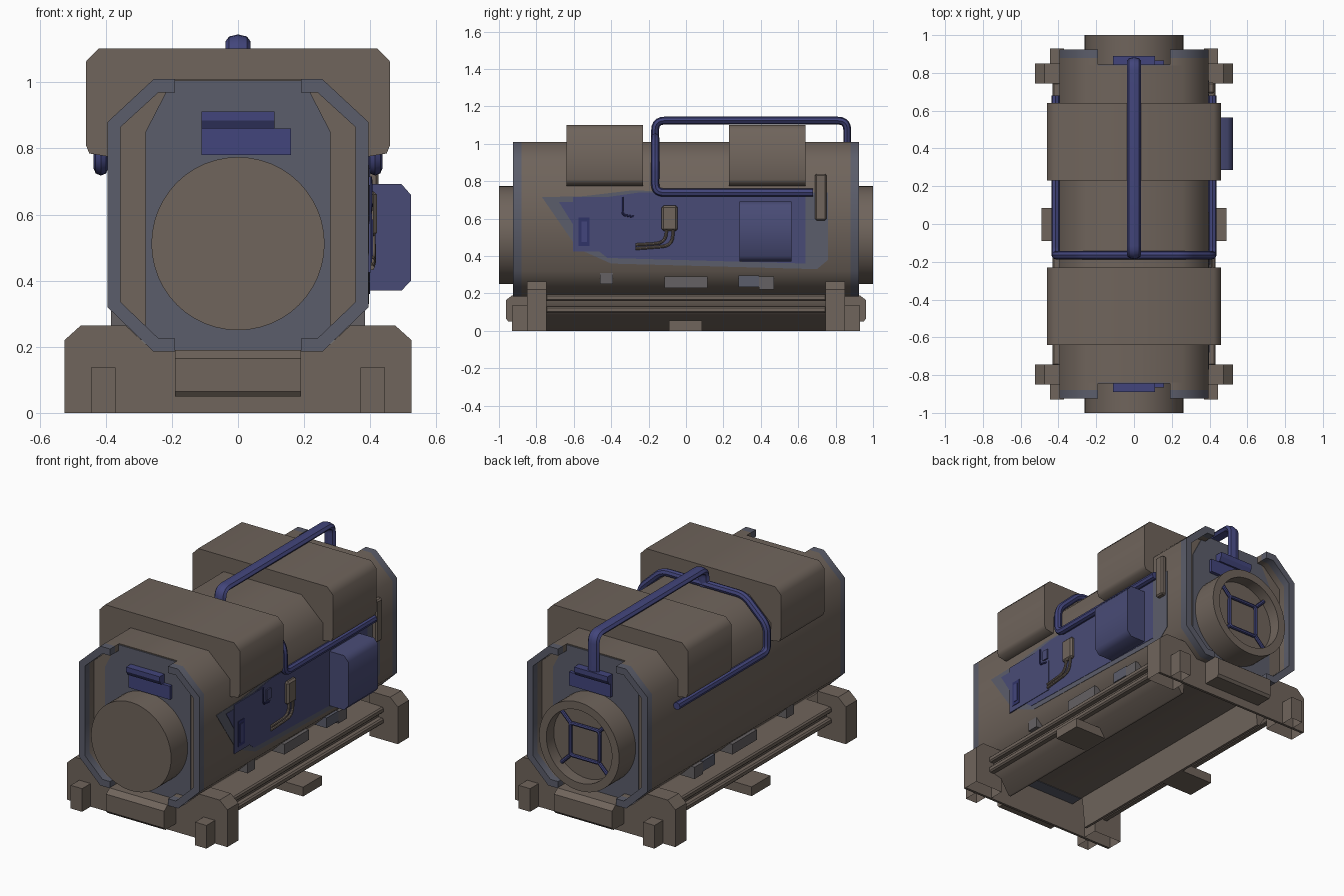
import bpy, bmesh, math
from mathutils import Vector

if "Cube" in bpy.data.objects:
    bpy.data.objects.remove(bpy.data.objects["Cube"])


def material(name, rgb):
    m = bpy.data.materials.new(name)
    m.diffuse_color = (*rgb, 1)
    m.use_nodes = True
    m.node_tree.nodes["Principled BSDF"].inputs["Base Color"].default_value = m.diffuse_color
    return m


BROWN = material("brown paint", (0.16, 0.128, 0.106))
GREY = material("blue grey paint", (0.105, 0.11, 0.145))
WARM = material("warm grey paint", (0.13, 0.12, 0.125))
BLUE = material("indigo paint", (0.066, 0.071, 0.18))
PIPE = material("pipe blue", (0.055, 0.06, 0.2))
DARK = material("dark blue", (0.03, 0.033, 0.14))


def finish(name, bm, mat, smooth=0):
    bmesh.ops.recalc_face_normals(bm, faces=bm.faces)
    me = bpy.data.meshes.new(name)
    bm.to_mesh(me)
    bm.free()
    ob = bpy.data.objects.new(name, me)
    bpy.context.collection.objects.link(ob)
    me.materials.append(mat)
    if smooth:
        smooth_object(ob, smooth)
    return ob


def smooth_object(ob, degrees=35):
    bpy.ops.object.select_all(action='DESELECT')
    bpy.context.view_layer.objects.active = ob
    ob.select_set(True)
    bpy.ops.object.shade_smooth_by_angle(angle=math.radians(degrees))


def prism(name, pts, a, b, mat, axis='y', smooth=0, open_bottom=False):
    """Extrude an (x,z) outline along y, or a (y,z) outline along x."""
    bm = bmesh.new()
    place = (lambda p, t: (p[0], t, p[1])) if axis == 'y' else (lambda p, t: (t, p[0], p[1]))
    lo = [bm.verts.new(place(p, a)) for p in pts]
    hi = [bm.verts.new(place(p, b)) for p in pts]
    bm.faces.new(lo)
    bm.faces.new(hi)
    for i in range(len(pts)):
        j = (i + 1) % len(pts)
        if open_bottom and pts[i][1] == pts[j][1] == 0:
            continue
        bm.faces.new((lo[i], lo[j], hi[j], hi[i]))
    return finish(name, bm, mat, smooth)


def box(name, x0, x1, y0, y1, z0, z1, mat, bevel=0):
    ob = prism(name, [(x0, z0), (x1, z0), (x1, z1), (x0, z1)], y0, y1, mat)
    if bevel:
        m = ob.modifiers.new("bevel", 'BEVEL')
        m.width, m.segments = bevel, 1
    return ob


def sym(half):
    """Complete a right-hand outline with its mirror image."""
    return half + [(-x, z) for x, z in reversed(half)]


def tube(name, pts, radius, mat, fillet=0.05, closed=False, scale_x=1):
    pts = [Vector(p) for p in pts]
    path = []
    for i, p in enumerate(pts):
        if not closed and i in (0, len(pts) - 1):
            path.append(p)
            continue
        q, r = pts[i - 1], pts[(i + 1) % len(pts)]
        a = p + (q - p).normalized() * fillet
        b = p + (r - p).normalized() * fillet
        for k in range(6):
            t = k / 5
            path.append(a * (1 - t) ** 2 + p * 2 * t * (1 - t) + b * t * t)
    cu = bpy.data.curves.new(name, 'CURVE')
    cu.dimensions = '3D'
    cu.bevel_depth, cu.bevel_resolution, cu.use_fill_caps = radius, 2, True
    sp = cu.splines.new('POLY')
    sp.points.add(len(path) - 1)
    for s, p in zip(sp.points, path):
        s.co = (*p, 1)
    sp.use_cyclic_u = closed
    cu.materials.append(mat)
    ob = bpy.data.objects.new(name, cu)
    bpy.context.collection.objects.link(ob)
    ob.scale.x = scale_x
    bpy.ops.object.select_all(action='DESELECT')
    bpy.context.view_layer.objects.active = ob
    ob.select_set(True)
    bpy.ops.object.convert(target='MESH')
    smooth_object(bpy.context.object)


# Eight-sided housing
shell = [(0.255, 0.185), (0.395, 0.32), (0.395, 0.88), (0.255, 1.01)]
prism("housing", sym(shell), -0.84, 0.84, BROWN, smooth=55)

# Drum through the housing, recessed at the rear
bm = bmesh.new()
profile = [(0, -1), (0.262, -1), (0.262, 1), (0.215, 1), (0.215, 0.93), (0, 0.93)]
vs = [bm.verts.new((r, y, 0.512)) for r, y in profile]
es = [bm.edges.new(e) for e in zip(vs, vs[1:])]
bmesh.ops.spin(bm, geom=vs + es, cent=(0, 0, 0.512), axis=(0, 1, 0), angle=math.tau, steps=48)
bmesh.ops.remove_doubles(bm, verts=bm.verts, dist=0.0005)
finish("drum", bm, BROWN, 35)

# Rear drum grille
sq = 0.095
tube("grille_frame", [(sx * sq, 0.945, 0.512 + sz * sq) for sx, sz in
                      [(1, 1), (1, -1), (-1, -1), (-1, 1)]], 0.011, PIPE, 0.02, True)
for sx in (1, -1):
    for sz in (1, -1):
        tube("grille_spoke", [(sx * sq, 0.945, 0.512 + sz * sq),
                              (sx * 0.153, 0.945, 0.512 + sz * 0.153)], 0.011, PIPE)

rim = [(0.19, 1.01), (0.255, 1.01), (0.395, 0.88), (0.395, 0.32), (0.255, 0.185), (0.19, 0.185),
       (0.19, 0.225), (0.24, 0.225), (0.355, 0.335), (0.355, 0.865), (0.24, 0.97), (0.19, 0.97)]
foot = [(0.255, 0.185), (0.34, 0.265), (0.475, 0.265), (0.525, 0.22), (0.525, 0)]
for e in (-1, 1):
    # End panels, underside paint and raised corner rims
    prism("end_panel", sym([(0.2, 0.19), (0.28, 0.25), (0.28, 0.85), (0.2, 1.005)]),
          e * 0.84, e * 0.845, GREY)
    box("underside_paint", -0.25, 0.25, e * 0.76, e * 0.835, 0.182, 0.19, GREY)
    for s in (-1, 1):
        outline = [(s * x, z) for x, z in rim]
        prism("rim_base", outline, e * 0.84, e * 0.88, BROWN, smooth=55)
        prism("rim_edge", outline, e * 0.88, e * 0.925, GREY, smooth=55)
        # Hollow foot ends with nubs
        end = [(s * x, z) for x, z in foot[1:] + [(0.34, 0)]]
        prism("foot_end", end, e * 0.745, e * 0.85, BROWN, open_bottom=True)
        nub = [(s * x, z) for x, z in [(0.37, 0), (0.445, 0), (0.445, 0.137), (0.37, 0.137)]]
        prism("foot_nub", nub, e * 0.84, e * 0.93, BROWN, open_bottom=True)
    # Pipe brackets
    box("bracket_plate", -0.11, 0.16, e * 0.84, e * 0.865, 0.78, 0.86, PIPE)
    prism("bracket_block", [(e * 0.84, 0.86), (e * 0.875, 0.86), (e * 0.89, 0.885),
                            (e * 0.89, 0.912), (e * 0.84, 0.912)], -0.11, 0.11, PIPE, 'x')
    # Foot walls and end crossbars
    prism("foot_wall", sym(foot[::-1]), e * 0.835, e * 0.85, BROWN)
    prism("crossbar", [(e * 0.84, 0.05), (e * 0.95, 0.05), (e * 0.962, 0.065),
                       (e * 0.962, 0.165), (e * 0.93, 0.19), (e * 0.84, 0.19)],
          -0.19, 0.19, BROWN, 'x')
    # Top covers
    prism("top_cover", sym([(0.39, 0.775), (0.45, 0.785), (0.46, 0.81), (0.46, 1.063),
                            (0.422, 1.102)]), e * 0.23, e * 0.64, BROWN, smooth=60)

for s in (-1, 1):
    # Base rails with two ribs and a tucked-in lower edge
    rail = [(0.27, 0), (0.285, 0), (0.34, 0.085), (0.40, 0.1), (0.40, 0.195), (0.25, 0.195)]
    prism("base_rail", [(s * x, z) for x, z in rail], -0.75, 0.75, BROWN, smooth=80)
    for z in (0.095, 0.16):
        box("rail_rib", s * 0.39, s * 0.432, -0.75, 0.75, z, z + 0.035, BROWN, 0.008)
    box("side_tab", s * 0.28, s * 0.49, -0.09, 0.085, 0, 0.055, BROWN)
    # Small housings along the lower slope
    for y0, y1, z0, z1, mat in [(-0.46, -0.39, 0.25, 0.315, WARM), (-0.115, 0.115, 0.23, 0.29, WARM),
                                (0.28, 0.39, 0.235, 0.295, GREY), (0.39, 0.47, 0.22, 0.29, WARM)]:
        box("lower_vent", s * 0.26, s * 0.385, y0, y1, z0, z1, mat)

# Overhead pipe, cross arch and side pipes
tube("top_pipe", [(0, 0.862, 0.88), (0, 0.862, 1.124), (0, -0.165, 1.124), (0, -0.165, 1.02)],
     0.021, PIPE, 0.05, scale_x=1.8)
half = [(0.415, 0.68, 0.74), (0.415, -0.165, 0.74), (0.415, -0.165, 0.895), (0.268, -0.165, 1.035)]
tube("arch_pipe", half + [(-x, y, z) for x, y, z in reversed(half)], 0.022, PIPE, 0.045)

# Painted patch on the right side
prism("patch_border", [(-0.77, 0.715), (-0.58, 0.44), (-0.4, 0.36), (0.7, 0.33), (0.76, 0.38),
                       (0.76, 0.74), (-0.3, 0.75), (-0.55, 0.72)], 0.39, 0.397, GREY, 'x')
prism("patch", [(-0.68, 0.69), (-0.56, 0.5), (-0.42, 0.39), (0.64, 0.36), (0.64, 0.735),
                (-0.25, 0.74), (-0.6, 0.69)], 0.39, 0.399, BLUE, 'x')

# Flush control panel with display and a latch
prism("control_panel", [(-0.605, 0.425), (-0.265, 0.425), (-0.265, 0.615), (-0.335, 0.615),
                        (-0.345, 0.715), (-0.605, 0.715)], 0.394, 0.402, BLUE, 'x')
box("display_frame", 0.398, 0.405, -0.575, -0.515, 0.455, 0.605, DARK)
box("display", 0.4, 0.408, -0.56, -0.53, 0.475, 0.585, PIPE)
box("panel_latch", 0.395, 0.407, -0.31, -0.27, 0.63, 0.69, BLUE)
tube("latch_arm", [(0.4, -0.34, 0.715), (0.402, -0.34, 0.62), (0.4, -0.28, 0.61)], 0.006, DARK, 0.02)

# Side equipment box
prism("equipment_box", [(0.39, 0.37), (0.495, 0.37), (0.523, 0.4), (0.523, 0.66),
                        (0.495, 0.692), (0.39, 0.692)], 0.285, 0.565, BLUE, smooth=50)

# Plug with cables, and a grab handle
box("plug", 0.39, 0.42, -0.13, -0.045, 0.535, 0.67, BROWN, 0.01)
for k in (0, 1):
    y = -0.105 + 0.035 * k
    tube("cable", [(0.408, y, 0.54), (0.41, y, 0.47 - 0.015 * k),
                   (0.405, -0.27, 0.46 - 0.02 * k)], 0.008, BROWN, 0.06)
box("grab_handle", 0.39, 0.425, 0.69, 0.75, 0.59, 0.84, BROWN, 0.008)
